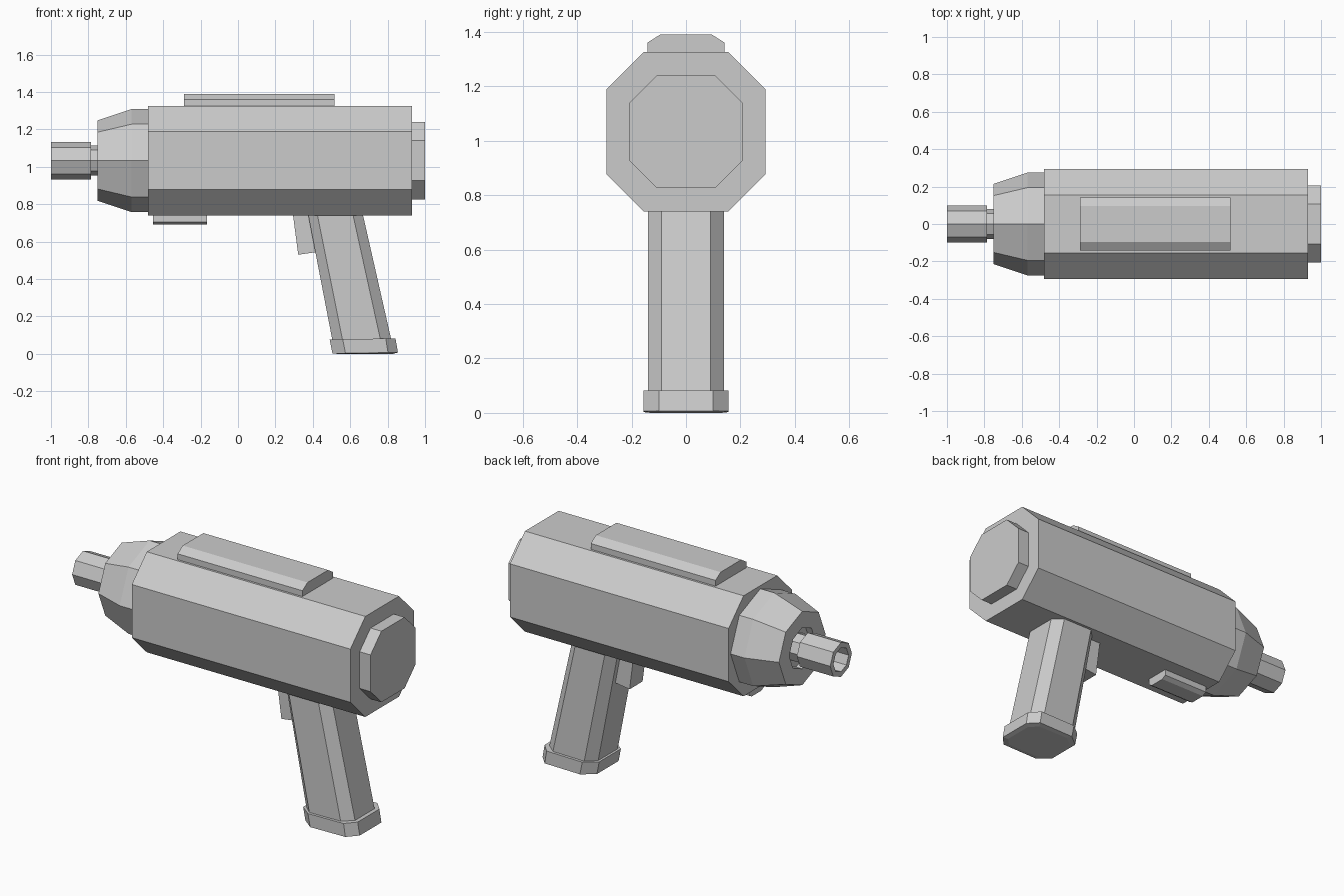
import bpy, bmesh, math

if "Cube" in bpy.data.objects:
    bpy.data.objects.remove(bpy.data.objects["Cube"])

AXIS_Z = 1.033


def loft(name, sections):
    """Skin a list of equal-sized point loops and cap both ends."""
    bm = bmesh.new()
    rings = [[bm.verts.new(p) for p in s] for s in sections]
    n = len(rings[0])
    for a, b in zip(rings, rings[1:]):
        for i in range(n):
            j = (i + 1) % n
            bm.faces.new((a[i], a[j], b[j], b[i]))
    bm.faces.new(rings[0][::-1])
    bm.faces.new(rings[-1])
    bmesh.ops.recalc_face_normals(bm, faces=bm.faces)
    mesh = bpy.data.meshes.new(name)
    bm.to_mesh(mesh)
    bm.free()
    ob = bpy.data.objects.new(name, mesh)
    bpy.context.collection.objects.link(ob)
    return ob


def octagon(a, b, fa, fb):
    """Chamfered rectangle: half sizes a, b and half flats fa, fb."""
    return [(a, -fb), (a, fb), (fa, b), (-fa, b),
            (-a, fb), (-a, -fb), (-fa, -b), (fa, -b)]


def prism_x(name, x0, x1, yz):
    return loft(name, [[(x, y, z) for y, z in yz] for x in (x0, x1)])


def turned(name, profile):
    """Eight-sided turned part along x from (x, radius) pairs."""
    angles = [k * math.pi / 4 for k in range(8)]
    return loft(name, [[(x, r * math.cos(t), AXIS_Z + r * math.sin(t))
                        for t in angles] for x, r in profile])


def grip_section(x0, x1, x2, x3, y, fy, z, tilt=0.0):
    """Octagonal horizontal section with x edges and y half sizes."""
    pts = [(x3, -fy), (x3, fy), (x2, y), (x1, y),
           (x0, fy), (x0, -fy), (x1, -y), (x2, -y)]
    return [(px, py, z + tilt * (px - x0)) for px, py in pts]


# Main housing and rear cap
for name, x0, x1, half, flat in (("housing", -0.48, 0.93, 0.293, 0.155),
                                 ("rear_cap", 0.92, 1.0, 0.207, 0.107)):
    prism_x(name, x0, x1, [(y, z + AXIS_Z) for y, z in
                           octagon(half, half, flat, flat)])

# Tapered nose with a recess around the barrel
turned("nose", [(-0.47, 0.275), (-0.57, 0.275), (-0.75, 0.215),
                (-0.75, 0.12), (-0.71, 0.12)])

# Barrel with narrow neck and open muzzle
turned("barrel", [(-0.70, 0.08), (-0.785, 0.08), (-0.785, 0.1),
                  (-1.0, 0.1), (-1.0, 0.07), (-0.88, 0.07)])

# Top rail
prism_x("top_rail", -0.29, 0.515,
        [(-0.142, 1.31), (-0.142, 1.36), (-0.095, 1.39),
         (0.095, 1.39), (0.142, 1.36), (0.142, 1.31)])

# Lower pad
prism_x("lower_pad", -0.455, -0.165,
        [(-0.07, 0.75), (-0.07, 0.705), (-0.045, 0.69),
         (0.045, 0.69), (0.07, 0.705), (0.07, 0.75)])

# Slanted grip
loft("grip", [grip_section(0.372, 0.421, 0.611, 0.664, 0.14, 0.09, 0.76),
              grip_section(0.507, 0.562, 0.765, 0.823, 0.14, 0.09, 0.06)])

# Grip foot
loft("grip_foot", [
    grip_section(0.49, 0.56, 0.79, 0.842, 0.156, 0.10, 0.077, 0.015),
    grip_section(0.505, 0.575, 0.802, 0.855, 0.156, 0.10, 0.002, 0.015),
    grip_section(0.53, 0.59, 0.785, 0.83, 0.13, 0.085, 0.0)])

# Trigger
loft("trigger", [[(x, y, z) for x, z in
                  ((0.293, 0.75), (0.322, 0.53), (0.43, 0.545), (0.40, 0.75))]
                 for y in (-0.06, 0.06)])
